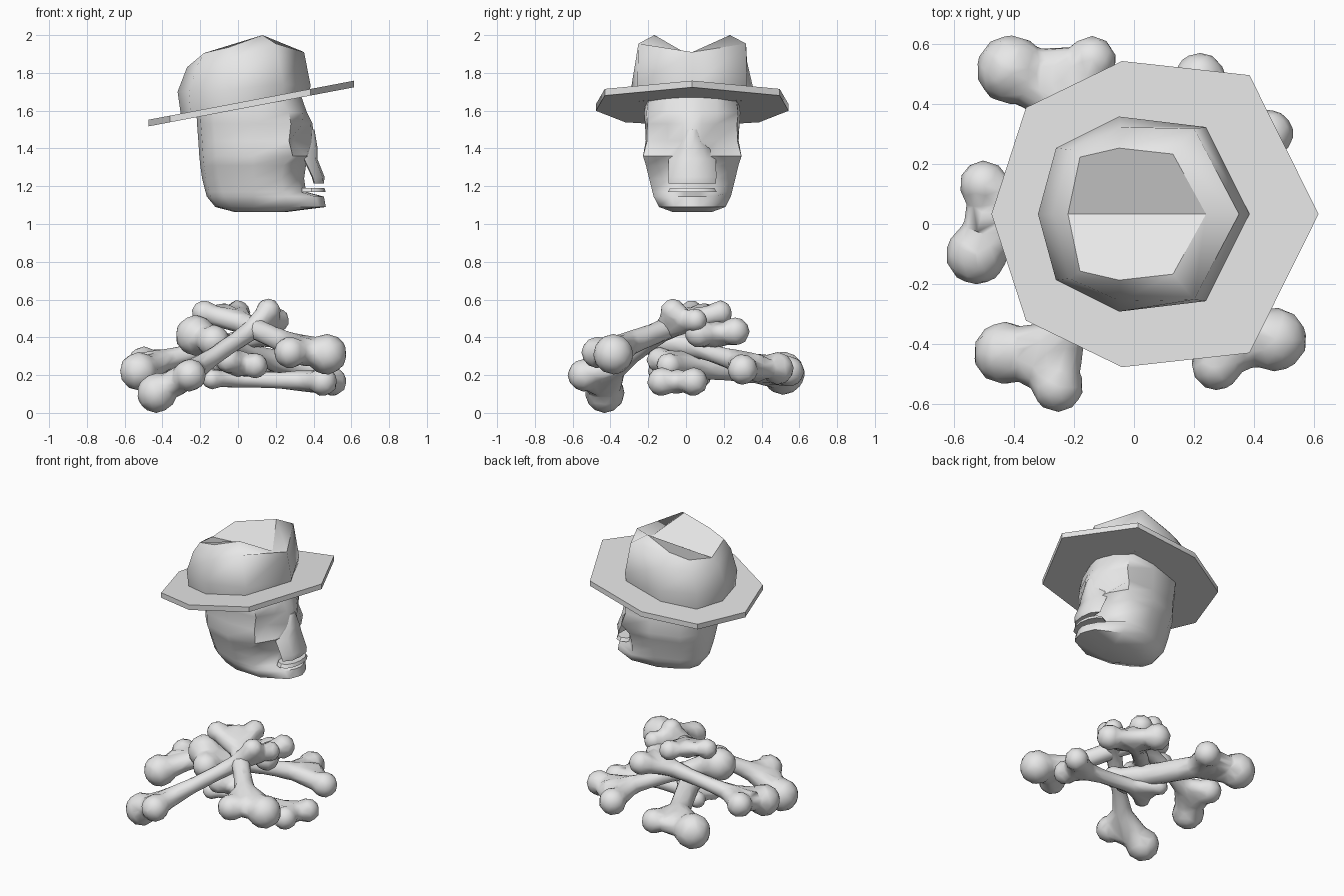
import bpy, bmesh, math
from mathutils import Vector, Matrix

cube = bpy.data.objects.get("Cube")
if cube:
    bpy.data.objects.remove(cube, do_unlink=True)

MID_Y = 0.033  # centre line of the head and hat

mat = bpy.data.materials.new("pale_grey")
mat.use_nodes = True
mat.diffuse_color = (0.8, 0.8, 0.8, 1)
mat.node_tree.nodes["Principled BSDF"].inputs["Base Color"].default_value = (0.8, 0.8, 0.8, 1)


def finish(bm, name, angle=35):
    bmesh.ops.recalc_face_normals(bm, faces=bm.faces[:])
    mesh = bpy.data.meshes.new(name)
    bm.to_mesh(mesh)
    bm.free()
    mesh.materials.append(mat)
    ob = bpy.data.objects.new(name, mesh)
    bpy.context.scene.collection.objects.link(ob)
    bpy.ops.object.select_all(action='DESELECT')
    ob.select_set(True)
    bpy.context.view_layer.objects.active = ob
    bpy.ops.object.shade_smooth_by_angle(angle=math.radians(angle))
    return ob


def mirrored(half):
    """Closed ring from half a ring that starts and ends on the centre line."""
    ring = [(x, MID_Y + y, z) for x, y, z in half]
    return ring + [(x, MID_Y - y, z) for x, y, z in half[-2:0:-1]]


def loft(name, rings, angle=35, crease=False):
    bm = bmesh.new()
    rows = [[bm.verts.new(p) for p in r] for r in rings]
    n = len(rows[0])
    for a, b in zip(rows, rows[1:]):
        for i in range(n):
            j = (i + 1) % n
            bm.faces.new((a[i], a[j], b[j], b[i]))
    bm.faces.new(rows[0])
    if crease:  # top folded along the centre line
        h = n // 2
        bm.faces.new(rows[-1][:h + 1])
        bm.faces.new(rows[-1][h:] + rows[-1][:1])
    else:
        bm.faces.new(rows[-1])
    return finish(bm, name, angle)


# Hat brim: tilted octagonal plate
brim = [(0.615, 0), (0.385, 0.463), (-0.04, 0.51), (-0.36, 0.355), (-0.475, 0)]
loft("hat_brim", [mirrored([(x, y, 1.607 + 0.19 * x + t) for x, y in brim]) for t in (0, 0.035)])

# Hat crown: bulging wall, sloped shoulder, pinched top with two flat halves
crown = loft("hat_crown", [
    mirrored([(0.37, 0, 1.68), (0.23, 0.28, 1.65), (-0.05, 0.31, 1.61), (-0.25, 0.21, 1.57), (-0.30, 0, 1.56)]),
    mirrored([(0.385, 0, 1.73), (0.24, 0.29, 1.74), (-0.05, 0.325, 1.71), (-0.26, 0.22, 1.70), (-0.32, 0, 1.70)]),
    mirrored([(0.35, 0, 1.91), (0.20, 0.285, 1.955), (-0.045, 0.29, 1.86), (-0.215, 0.215, 1.84), (-0.27, 0, 1.83)]),
    mirrored([(0.24, 0, 1.885), (0.13, 0.20, 2.0), (-0.05, 0.22, 1.935), (-0.18, 0.19, 1.905), (-0.22, 0, 1.86)]),
], 68, True)
for face in crown.data.polygons[-2:]:
    face.use_smooth = False

# Skull: z, back x, half width, cheek x, eye x, front x, back narrowing
LEVELS = [
    (1.064, -0.02, 0.11, 0.18, 0.24, 0.26, 0.75),
    (1.09, -0.12, 0.185, 0.27, 0.43, 0.465, 0.75),
    (1.145, -0.165, 0.215, 0.25, 0.41, 0.455, 0.75),
    (1.17, -0.172, 0.222, 0.24, 0.33, 0.36, 0.75),
    (1.24, -0.19, 0.24, 0.23, 0.32, 0.35, 0.78),
    (1.31, -0.20, 0.258, 0.24, 0.32, 0.36, 0.84),
    (1.36, -0.205, 0.274, 0.29, 0.36, 0.39, 0.88),
    (1.44, -0.21, 0.252, 0.27, 0.29, 0.40, 0.94),
    (1.53, -0.217, 0.25, 0.28, 0.345, 0.395, 1),
    (1.59, -0.22, 0.255, 0.27, 0.34, 0.365, 1),
    (1.69, -0.21, 0.24, 0.20, 0.29, 0.33, 1),
]
loft("skull", [mirrored([
    (xf, 0, z), (xf - 0.01, 0.2 * w, z), (xe, 0.52 * w, z), (xc, 0.95 * w, z), (0.08, w * (0.6 + 0.4 * k), z),
    (xb + 0.09, 0.85 * w * k, z), (xb + 0.02, 0.5 * w * k, z), (xb, 0, z)])
    for z, xb, w, xc, xe, xf, k in LEVELS], 55)

# Nose: overhanging flap, z, back x, front x, half width
loft("nose", [mirrored([(f, 0, z), (f - 0.01, w * 0.6, z), (b, w, z), (b - 0.005, 0, z)]) for z, b, f, w in [
    (1.215, 0.405, 0.455, 0.125), (1.25, 0.395, 0.458, 0.128), (1.345, 0.35, 0.42, 0.125),
    (1.41, 0.34, 0.42, 0.085), (1.50, 0.34, 0.405, 0.04)]], 65)

# Teeth: thin rounded plate
bm = bmesh.new()
bmesh.ops.create_cone(bm, cap_ends=True, segments=12, radius1=1, radius2=0.9, depth=1,
                      matrix=Matrix.Translation((0.39, MID_Y, 1.18)) @ Matrix.Diagonal((0.075, 0.13, 0.022, 1)))
finish(bm, "teeth")


def rod(bm, a, b, ra, rb):
    d = b - a
    rot = d.to_track_quat('Z', 'Y').to_matrix().to_4x4()
    bmesh.ops.create_cone(bm, cap_ends=True, segments=8, radius1=ra, radius2=rb, depth=d.length,
                          matrix=Matrix.Translation((a + b) / 2) @ rot)


def bone(name, radius, end_a, end_b):
    """Shaft between two ends; each end is a pair of lobes (x, y, z, radius)."""
    bm = bmesh.new()
    mids = [(Vector(e[0][:3]) + Vector(e[1][:3])) / 2 for e in (end_a, end_b)]
    rod(bm, mids[0], mids[1], radius, radius)
    for end, here, there in ((end_a, mids[0], mids[1]), (end_b, mids[1], mids[0])):
        neck = here.lerp(there, 0.25)
        points = [Vector(lobe[:3]) for lobe in end]
        for lobe, p in zip(end, points):
            r = lobe[3] * 1.05
            rod(bm, neck, p, radius, r * 0.8)
            bmesh.ops.create_icosphere(bm, subdivisions=2, radius=r, matrix=Matrix.Translation(p))
        # Saddle joining the two lobes, and a flare where the shaft meets it
        rod(bm, points[0], points[1], end[0][3] * 0.62, end[1][3] * 0.62)
        rod(bm, here.lerp(there, 0.4), here, radius, max(radius, end[1][3] * 0.95))
    ob = finish(bm, name)
    # Fuse shaft and lobes into one coarse skin
    fuse = ob.modifiers.new("fuse", 'REMESH')
    fuse.mode = 'VOXEL'
    fuse.voxel_size = 0.016
    fuse.use_smooth_shade = True
    soft = ob.modifiers.new("soften", 'SMOOTH')
    soft.factor = 0.5
    soft.iterations = 3
    coarse = ob.modifiers.new("coarsen", 'DECIMATE')
    coarse.ratio = 0.1


# Pile of crossed bones
bone("bone_front_right", 0.05,
     [(-0.43, -0.43, 0.105, 0.103), (-0.255, -0.54, 0.20, 0.085)],
     [(0.21, 0.05, 0.49, 0.062), (0.16, -0.07, 0.54, 0.065)])
bone("bone_front_left", 0.06,
     [(0.47, -0.385, 0.31, 0.105), (0.275, -0.47, 0.32, 0.083)],
     [(-0.18, 0.03, 0.53, 0.065), (0.0, 0.18, 0.53, 0.065)])
bone("bone_right", 0.048,
     [(-0.525, -0.10, 0.22, 0.10), (-0.50, 0.13, 0.27, 0.08)],
     [(0.16, 0.26, 0.43, 0.075), (0.17, 0.07, 0.42, 0.075)])
bone("bone_back_right", 0.072,
     [(-0.41, 0.515, 0.21, 0.112), (-0.14, 0.545, 0.22, 0.08)],
     [(-0.05, -0.14, 0.28, 0.068), (0.09, -0.09, 0.25, 0.068)])
bone("bone_back_left", 0.052,
     [(0.45, 0.30, 0.23, 0.08), (0.22, 0.485, 0.235, 0.085)],
     [(-0.225, -0.04, 0.41, 0.105), (-0.13, -0.16, 0.38, 0.085)])
bone("bone_low", 0.047,
     [(0.50, 0.04, 0.165, 0.075), (0.45, -0.13, 0.165, 0.075)],
     [(-0.14, 0.08, 0.19, 0.055), (-0.14, -0.09, 0.18, 0.055)])
